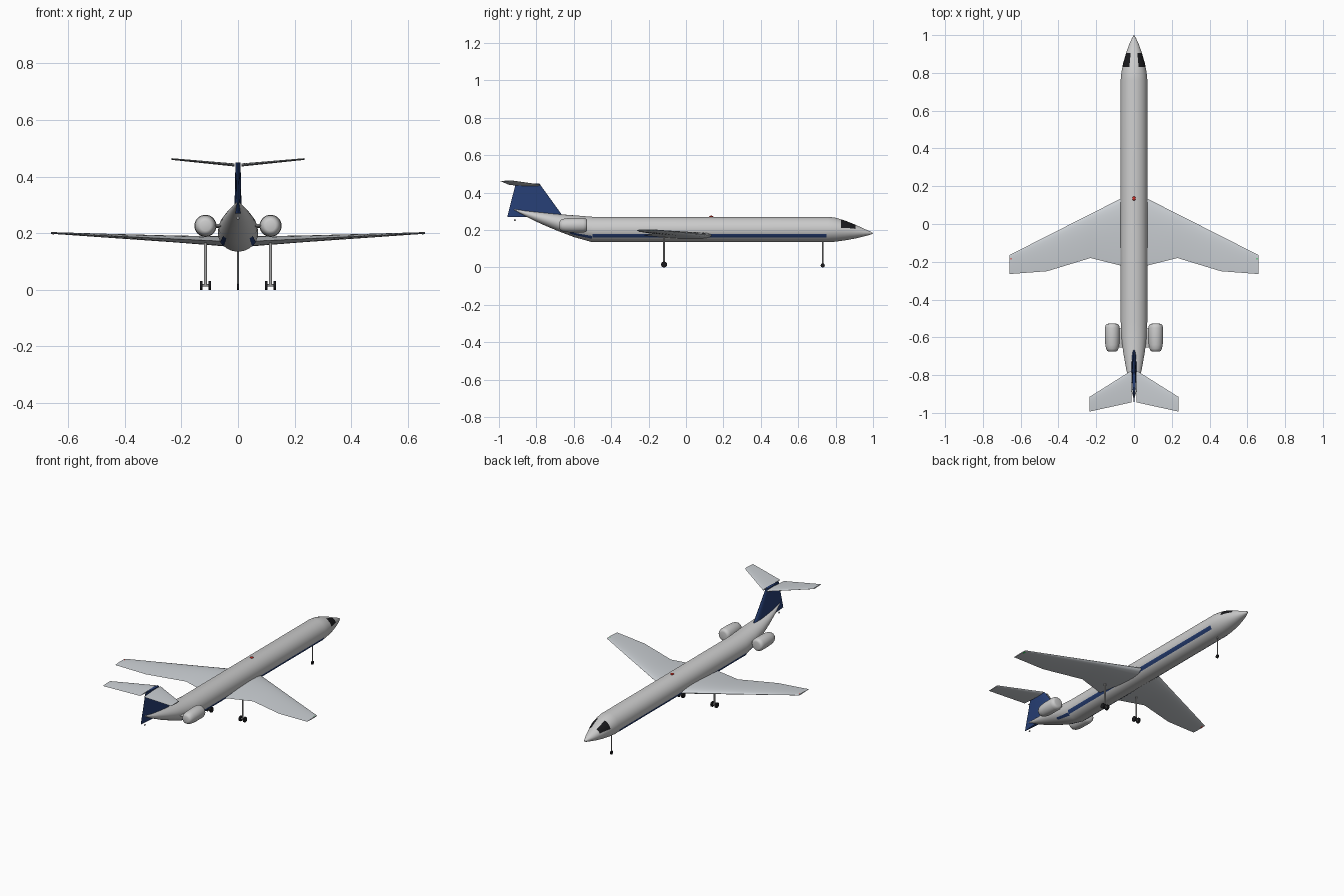
import bpy
from math import sin, cos, pi, radians, sqrt

if "Cube" in bpy.data.objects:
    bpy.data.objects.remove(bpy.data.objects["Cube"])


def material(name, rgb):
    m = bpy.data.materials.new(name)
    m.diffuse_color = (*rgb, 1)
    m.use_nodes = True
    m.node_tree.nodes["Principled BSDF"].inputs["Base Color"].default_value = m.diffuse_color
    return m


WHITE = material("white_paint", (.85, .85, .85))
GREY = material("wing_grey", (.6, .63, .66))
NAVY = material("navy", (.02, .05, .18))
BLACK = material("black", (.01, .01, .012))
STEEL = material("steel", (.4, .4, .4))
RED = material("red", (.7, .03, .02))
GREEN = material("green", (.02, .5, .08))


def finish(ob, mat, mirror=False, angle=40):
    ob.data.materials.append(mat)
    bpy.ops.object.select_all(action='DESELECT')
    ob.select_set(True)
    bpy.context.view_layer.objects.active = ob
    bpy.ops.object.shade_smooth_by_angle(angle=radians(angle))
    if mirror:
        ob.location  # mesh data is in world space, so mirror across x = 0
        ob.modifiers.new("Mirror", 'MIRROR').use_mirror_merge = False
    return ob


def loft(name, rings, mat, mirror=False, closed=True, caps=True):
    """Skin a list of equal-length point rings."""
    n = len(rings[0])
    verts = [p for r in rings for p in r]
    faces = []
    for i in range(len(rings) - 1):
        for j in range(n if closed else n - 1):
            k = (j + 1) % n
            faces.append((i*n + j, i*n + k, (i+1)*n + k, (i+1)*n + j))
    if closed and caps:
        faces.append(tuple(range(n))[::-1])
        faces.append(tuple(range(len(verts) - n, len(verts))))
    me = bpy.data.meshes.new(name)
    me.from_pydata(verts, [], faces)
    ob = bpy.data.objects.new(name, me)
    bpy.context.collection.objects.link(ob)
    bpy.ops.object.select_all(action='DESELECT')
    ob.select_set(True)
    bpy.context.view_layer.objects.active = ob
    bpy.ops.object.mode_set(mode='EDIT')
    bpy.ops.mesh.select_all(action='SELECT')
    bpy.ops.mesh.normals_make_consistent(inside=False)
    bpy.ops.object.mode_set(mode='OBJECT')
    return finish(ob, mat, mirror)


# Fuselage: (y, centre z, half width, half height)
BODY = [(1.0, .183, .001, .001), (.985, .184, .010, .009), (.95, .187, .026, .021),
        (.905, .192, .042, .037), (.85, .198, .058, .053), (.80, .202, .067, .064),
        (.76, .203, .071, .068), (-.5, .203, .071, .068), (-.6, .221, .067, .058),
        (-.68, .239, .057, .046), (-.77, .263, .041, .032), (-.86, .289, .021, .015),
        (-.92, .310, .003, .003)]


def body_point(y, a, off=0.0):
    for s, t in zip(BODY, BODY[1:]):
        if t[0] <= y <= s[0]:
            f = (s[0] - y) / (s[0] - t[0])
            cz, rx, rz = (s[i] + (t[i] - s[i]) * f for i in (1, 2, 3))
            return ((rx + off) * cos(a), y, cz + (rz + off) * sin(a))


loft("fuselage", [[body_point(s[0], 2*pi*j/40) for j in range(40)] for s in BODY], WHITE)


def patch(name, y0, y1, lo0, hi0, lo1, hi1, mat, n=8):
    """Painted panel lying just above the fuselage skin, angles in degrees."""
    rows = []
    for i in range(n + 1):
        f = i / n
        lo, hi = lo0 + (lo1 - lo0)*f, hi0 + (hi1 - hi0)*f
        rows.append([body_point(y0 + (y1 - y0)*f, radians(lo + (hi - lo)*j/6), .0015)
                     for j in range(7)])
    loft(name, rows, mat, True, closed=False)


patch("windshield", .905, .83, 22, 66, 12, 68, BLACK)
patch("stripe", .75, -.5, -39, -20, -39, -20, NAVY)
patch("tail_stripe", -.502, -.62, -46, -30, -52, -38, NAVY)


def airfoil(le, te, thick, n=12):
    """Closed symmetric section as (chordwise y, offset) pairs."""
    us = [(1 - cos(pi*i/n)) / 2 for i in range(n + 1)]
    half = [(u, thick/.2 * (.2969*sqrt(u) - .126*u - .3516*u*u + .2843*u**3 - .1036*u**4))
            for u in us]
    pts = half + [(u, -t) for u, t in half[-2:0:-1]]
    return [(le + (te - le)*u, t) for u, t in pts]


def wing(name, stations, mat):
    """Stations: (x, leading y, trailing y, z, thickness)."""
    loft(name, [[(x, y, z + t) for y, t in airfoil(le, te, th)]
                for x, le, te, z, th in stations], mat, True)


wing("wing", [(.04, .15, -.228, .171, .036), (.23, .053, -.18, .180, .024),
              (.46, -.063, -.25, .191, .014), (.66, -.165, -.265, .201, .006)], GREY)
wing("tailplane", [(.012, -.775, -.944, .441, .011), (.235, -.915, -.993, .462, .006)], GREY)

# Fin: stations by height (z, leading y, trailing y, thickness)
loft("fin", [[(t, y, z) for y, t in airfoil(le, te, th)]
             for z, le, te, th in [(.27, -.655, -.956, .026), (.45, -.785, -.91, .018)]], NAVY)

# Engine nacelles: (y, radius)
NACELLE = [(-.528, .022), (-.53, .030), (-.537, .036), (-.55, .039), (-.60, .039),
           (-.64, .037), (-.66, .033), (-.672, .027), (-.676, .018)]
loft("engine", [[(.115 + r*cos(2*pi*j/32), y, .226 + r*sin(2*pi*j/32)) for j in range(32)]
                for y, r in NACELLE], WHITE, True)
loft("engine_pylon", [[(x, y, .226 + t) for y, t in airfoil(-.55, -.655, .014)]
                      for x in (.045, .085)], WHITE, True)


def rod(name, x, y, z, r, length, mat, axis='z', mirror=False):
    """Cylinder centred at x, y, z along the x or z axis."""
    rings = []
    for e in (-length/2, length/2):
        circle = [(r*cos(2*pi*j/20), r*sin(2*pi*j/20)) for j in range(20)]
        rings.append([(x + e, y + a, z + b) if axis == 'x' else (x + a, y + b, z + e)
                      for a, b in circle])
    loft(name, rings, mat, mirror)


# Landing gear
rod("main_leg", .115, -.117, .095, .005, .155, STEEL, mirror=True)
rod("main_axle", .115, -.117, .016, .004, .03, STEEL, 'x', True)
for side, dx in (("inner", -.0145), ("outer", .0145)):
    rod(side + "_main_wheel", .115 + dx, -.117, .016, .016, .009, BLACK, 'x', True)
rod("nose_leg", 0, .731, .08, .0035, .14, STEEL)
rod("nose_wheel", 0, .731, .011, .011, .007, BLACK, 'x')


def lamp(name, loc, scale, mat):
    bpy.ops.mesh.primitive_uv_sphere_add(segments=16, ring_count=8, radius=1, location=loc)
    ob = bpy.context.object
    ob.name, ob.scale = name, scale
    finish(ob, mat)


# Lights
lamp("beacon", (0, .135, .271), (.009, .011, .006), RED)
lamp("left_wing_light", (-.652, -.185, .2), (.007, .012, .004), RED)
lamp("right_wing_light", (.652, -.185, .2), (.007, .012, .004), GREEN)
lamp("tail_light", (0, -.915, .253), (.005, .006, .005), WHITE)
